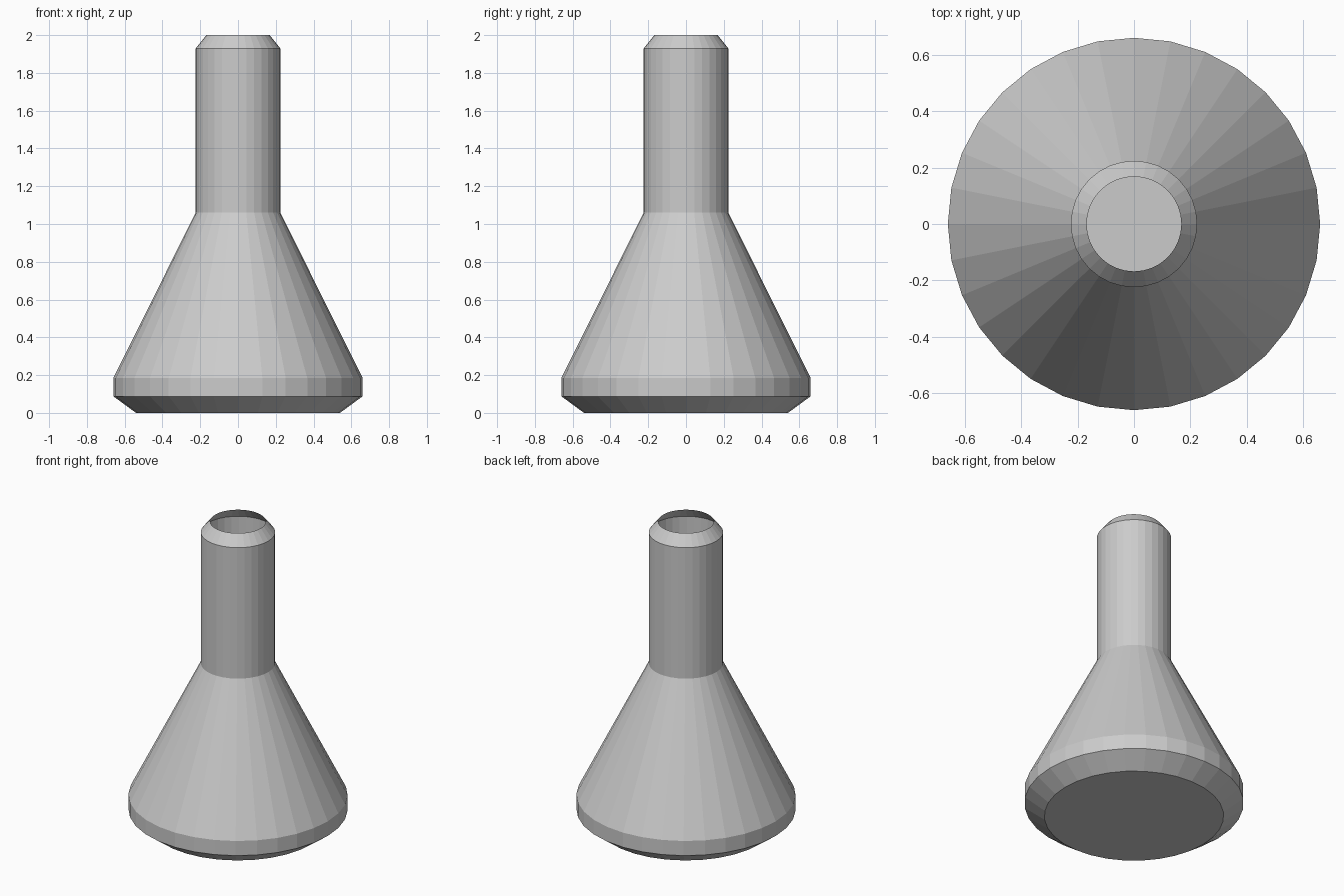
import bpy
import bmesh
from math import cos, sin, tau

if "Cube" in bpy.data.objects:
    bpy.data.objects.remove(bpy.data.objects["Cube"])

SIDES = 32
# Outline (radius, height) from the base up to the open mouth
PROFILE = [(0.54, 0.0), (0.66, 0.088), (0.66, 0.185),
           (0.224, 1.06), (0.224, 1.93), (0.168, 2.0)]

bm = bmesh.new()
rings = [[bm.verts.new((r * cos(tau * i / SIDES), r * sin(tau * i / SIDES), z))
          for i in range(SIDES)] for r, z in PROFILE]

# Thin walls between neighbouring rings
for low, high in zip(rings, rings[1:]):
    for i in range(SIDES):
        j = (i + 1) % SIDES
        bm.faces.new((low[i], low[j], high[j], high[i]))

# Closed floor; the mouth stays open
bm.faces.new(rings[0][::-1])

mesh = bpy.data.meshes.new("flask")
bm.to_mesh(mesh)
bm.free()
flask = bpy.data.objects.new("flask", mesh)
bpy.context.collection.objects.link(flask)
